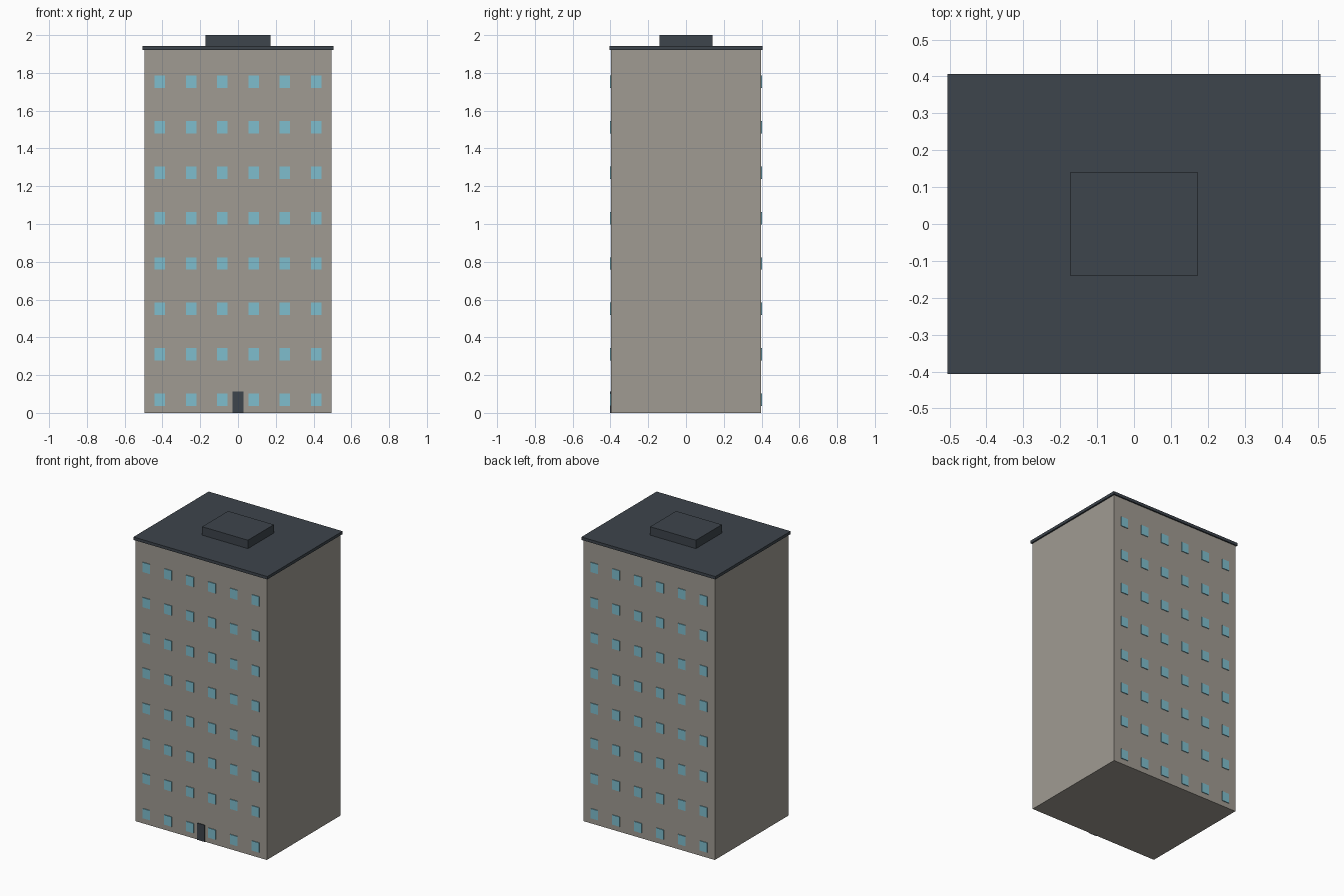
import bpy, bmesh
from mathutils import Matrix

if "Cube" in bpy.data.objects:
    bpy.data.objects.remove(bpy.data.objects["Cube"])

HALF_X, HALF_Y, FLOORS, COLUMNS = 0.496, 0.397, 8, 6
FLOOR_H = 0.2403
BODY_H = FLOORS * FLOOR_H
BAY = 2 * HALF_X / COLUMNS
ROOF_T = 0.02
RELIEF = 0.01  # depth of window and door boxes, half sunk in the wall


def material(name, color):
    mat = bpy.data.materials.new(name)
    mat.diffuse_color = (*color, 1)
    mat.use_nodes = True
    mat.node_tree.nodes["Principled BSDF"].inputs["Base Color"].default_value = mat.diffuse_color
    return mat


def boxes(name, mat, items):
    """One object made of boxes, each given as (centre, size)."""
    bm = bmesh.new()
    for centre, size in items:
        m = Matrix.Translation(centre) @ Matrix.Diagonal((*size, 1))
        bmesh.ops.create_cube(bm, size=1, matrix=m)
    mesh = bpy.data.meshes.new(name)
    bm.to_mesh(mesh)
    bm.free()
    mesh.materials.append(mat)
    obj = bpy.data.objects.new(name, mesh)
    bpy.context.collection.objects.link(obj)
    return obj


wall = material("wall", (0.35, 0.328, 0.288))
dark = material("dark", (0.047, 0.058, 0.072))
glass = material("glass", (0.21, 0.51, 0.61))

# Main block, roof slab and rooftop plant room
boxes("tower_body", wall, [((0, 0, BODY_H / 2), (2 * HALF_X, 2 * HALF_Y, BODY_H))])
boxes("roof_slab", dark, [((0, 0, BODY_H + ROOF_T / 2), (1.012, 0.812, ROOF_T))])
roof_top = BODY_H + ROOF_T
boxes("roof_plant_room", dark,
      [((0, 0, (roof_top + 2) / 2), (0.346, 0.28, 2 - roof_top))])

# Window grids on the front and back walls
for name, side in (("front_windows", -1), ("back_windows", 1)):
    boxes(name, glass, [
        ((BAY * (c - (COLUMNS - 1) / 2), side * HALF_Y, 0.07 + f * FLOOR_H),
         (0.056, RELIEF, 0.066))
        for f in range(FLOORS) for c in range(COLUMNS)])

# Entrance door, front only
boxes("entrance_door", dark, [((0, -HALF_Y, 0.057), (0.058, RELIEF, 0.114))])
